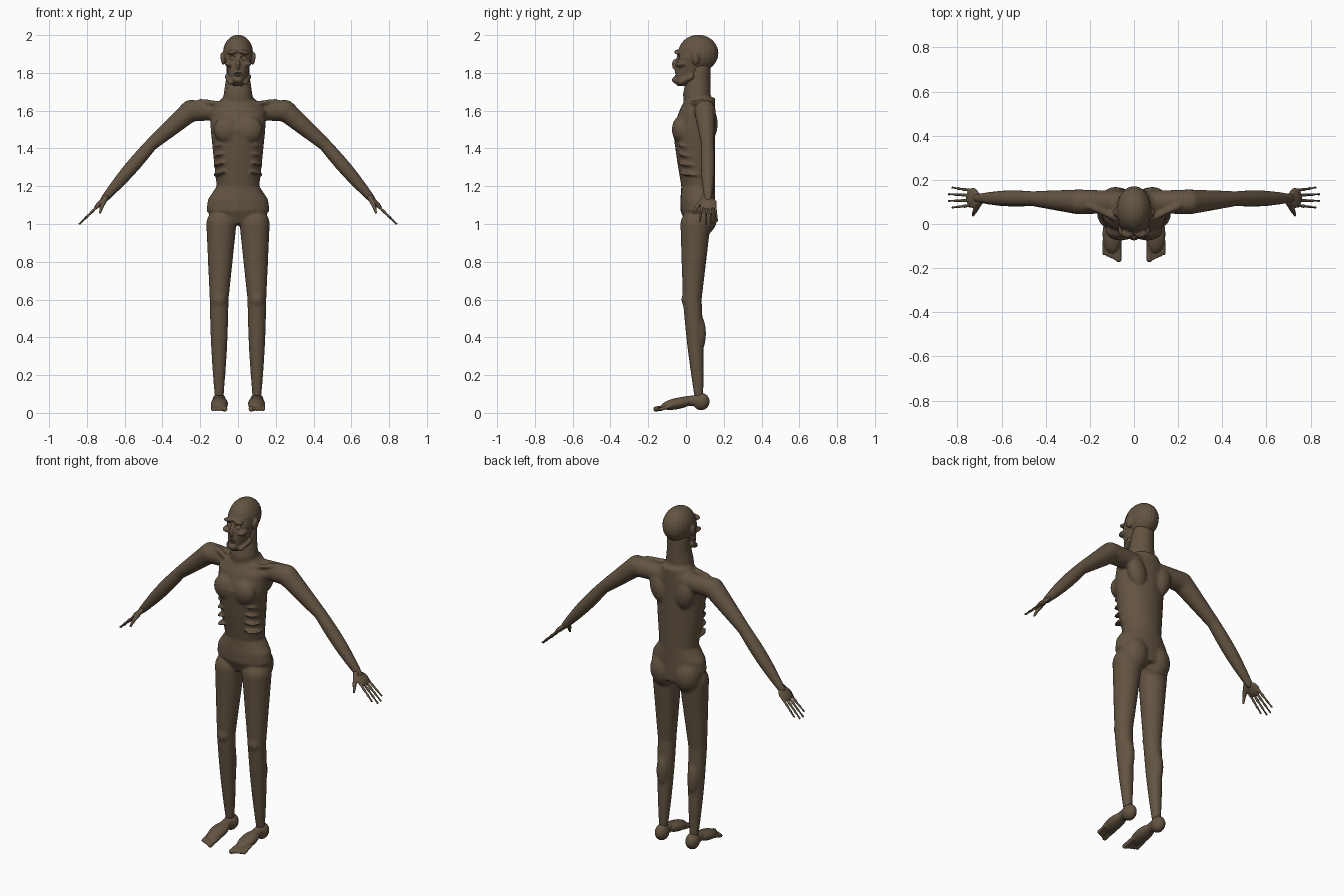
import bpy, bmesh
from math import cos, sin, pi
from mathutils import Vector, Matrix, Quaternion

default_cube = bpy.data.objects.get("Cube")
if default_cube:
    bpy.data.objects.remove(default_cube, do_unlink=True)

brown = (0.125, 0.088, 0.054, 1)
skin = bpy.data.materials.new("dried brown skin")
skin.use_nodes = True
skin.diffuse_color = brown
skin.node_tree.nodes["Principled BSDF"].inputs["Base Color"].default_value = brown


def ring(bm, centre, width, depth, turn=Quaternion(), sides=24):
    """Add one elliptical loop of vertices."""
    angles = [2 * pi * k / sides for k in range(sides)]
    return [bm.verts.new(centre + turn @ Vector((width * cos(a), depth * sin(a), 0)))
            for a in angles]


def bridge(bm, loops):
    """Join successive loops into a closed skin."""
    for lower, upper in zip(loops, loops[1:]):
        for k in range(len(lower)):
            bm.faces.new((lower[k - 1], lower[k], upper[k], upper[k - 1]))
    bm.faces.new(loops[0])
    bm.faces.new(loops[-1])


def stack(bm, back, levels):
    """Upright form with a flat back line, from (height, half width, front)."""
    bridge(bm, [ring(bm, Vector((0, (front + back) / 2, z)), width, (back - front) / 2)
                for z, width, front in levels])


def ellipsoid(bm, centre, radii, tilt=0, axis="Y"):
    place = Matrix.Translation(centre) @ Matrix.Rotation(tilt, 4, axis)
    bmesh.ops.create_uvsphere(bm, u_segments=20, v_segments=12, radius=1,
                              matrix=place @ Matrix.Diagonal((*radii, 1)))


def limb(bm, start, end, thick, thin, bulge=0.0, steps=8):
    """Tapered bone or muscle with round joints and a swelling halfway."""
    start, end = Vector(start), Vector(end)
    turn = (end - start).to_track_quat("Z", "Y")
    loops = []
    for k in range(steps + 1):
        t = k / steps
        radius = thick + (thin - thick) * t + bulge * sin(pi * t)
        loops.append(ring(bm, start.lerp(end, t), radius, radius, turn))
    bridge(bm, loops)
    ellipsoid(bm, start, [thick] * 3)
    ellipsoid(bm, end, [thin] * 3)


def mirror(bm):
    """Copy everything so far onto the other side."""
    parts = bm.verts[:] + bm.edges[:] + bm.faces[:]
    copied = bmesh.ops.duplicate(bm, geom=parts)["geom"]
    for item in copied:
        if isinstance(item, bmesh.types.BMVert):
            item.co.x = -item.co.x


def finish(bm, name):
    bmesh.ops.recalc_face_normals(bm, faces=bm.faces)
    for face in bm.faces:
        face.smooth = True
    mesh = bpy.data.meshes.new(name)
    bm.to_mesh(mesh)
    bm.free()
    mesh.materials.append(skin)
    part = bpy.data.objects.new(name, mesh)
    bpy.context.collection.objects.link(part)
    return part


def merge(part, voxel, iterations):
    """Fuse overlapping forms into one soft skin."""
    remesh = part.modifiers.new("merge", "REMESH")
    remesh.mode = "VOXEL"
    remesh.voxel_size = voxel
    remesh.use_smooth_shade = True
    soften = part.modifiers.new("soften", "SMOOTH")
    soften.iterations = iterations


# Body: arms, legs and surface muscles on one side, then mirrored
bm = bmesh.new()
shoulder, elbow, wrist = (0.25, 0.1, 1.6), (0.46, 0.115, 1.42), (0.71, 0.117, 1.13)
limb(bm, (0.07, 0.1, 1.6), shoulder, thick=0.05, thin=0.057)
limb(bm, shoulder, elbow, thick=0.057, thin=0.034)
limb(bm, elbow, wrist, thick=0.034, thin=0.02, bulge=0.009)
hip, knee, ankle = (0.088, 0.05, 1), (0.1, 0.033, 0.6), (0.1, 0.067, 0.1)
limb(bm, hip, knee, thick=0.08, thin=0.05)
limb(bm, knee, ankle, thick=0.05, thin=0.025, bulge=0.005)
ellipsoid(bm, centre=(0.1, 0, 0.6), radii=(0.036, 0.024, 0.04))
ellipsoid(bm, centre=(0.1, 0.07, 0.42), radii=(0.036, 0.036, 0.1))
# Chest, shoulder blade, buttock, collarbone, ribs
ellipsoid(bm, centre=(0.06, -0.03, 1.5), radii=(0.07, 0.045, 0.07))
ellipsoid(bm, centre=(0.085, 0.125, 1.53), radii=(0.055, 0.043, 0.09), tilt=0.25)
ellipsoid(bm, centre=(0.075, 0.09, 1.04), radii=(0.08, 0.077, 0.1))
limb(bm, (0.02, -0.005, 1.63), (0.2, 0.08, 1.65), thick=0.012, thin=0.014)
for rib in range(5):
    ellipsoid(bm, centre=(0.09, 0.03, 1.27 + 0.05 * rib), radii=(0.043, 0.075, 0.01), tilt=0.25)
mirror(bm)
# Trunk and neck
stack(bm, back=0.155, levels=[
    (1, 0.1, 0), (1.07, 0.168, -0.03), (1.13, 0.16, -0.03), (1.2, 0.113, -0.025),
    (1.35, 0.13, -0.05), (1.5, 0.145, -0.07), (1.6, 0.15, -0.035), (1.67, 0.08, 0)])
stack(bm, back=0.13, levels=[
    (1.6, 0.08, -0.01), (1.69, 0.076, -0.016), (1.76, 0.065, 0), (1.84, 0.06, 0.03)])
merge(finish(bm, "body"), voxel=0.0075, iterations=6)

# Head: brow, cheekbone, ear and jaw corner, then skull, face, chin and nose
bm = bmesh.new()
ellipsoid(bm, centre=(0.03, -0.043, 1.91), radii=(0.03, 0.02, 0.012), tilt=0.2)
ellipsoid(bm, centre=(0.05, -0.025, 1.845), radii=(0.022, 0.035, 0.014), tilt=-0.3)
ellipsoid(bm, centre=(0.082, 0.05, 1.875), radii=(0.01, 0.02, 0.034), tilt=0.15)
limb(bm, (0.04, -0.03, 1.75), (0.055, 0.03, 1.78), thick=0.014, thin=0.015)
mirror(bm)
ellipsoid(bm, centre=(0, 0.065, 1.904), radii=(0.08, 0.107, 0.098))
stack(bm, back=0.09, levels=[
    (1.73, 0.025, -0.045), (1.75, 0.042, -0.064), (1.8, 0.055, -0.06),
    (1.88, 0.072, -0.05), (1.93, 0.068, -0.035)])
ellipsoid(bm, centre=(0, -0.055, 1.763), radii=(0.026, 0.02, 0.018))
ellipsoid(bm, centre=(0, -0.058, 1.845), radii=(0.011, 0.017, 0.03))
head = finish(bm, "head")
merge(head, voxel=0.005, iterations=3)

# Hollows cut from the face: eye sockets, nostrils, cheeks, open mouth
bm = bmesh.new()
ellipsoid(bm, centre=(0.031, -0.055, 1.882), radii=(0.019, 0.026, 0.015))
ellipsoid(bm, centre=(0.008, -0.078, 1.828), radii=(0.005, 0.014, 0.008))
ellipsoid(bm, centre=(0.062, -0.045, 1.805), radii=(0.017, 0.035, 0.016))
mirror(bm)
ellipsoid(bm, centre=(0, -0.07, 1.792), radii=(0.027, 0.032, 0.011))
cutter = finish(bm, "face_cutter")
cutter.hide_render = True
cutter.hide_set(True)
hollows = head.modifiers.new("hollows", "BOOLEAN")
hollows.operation = "DIFFERENCE"
hollows.object = cutter

# Two rows of teeth
bm = bmesh.new()
for tooth in range(-3, 4):
    for height in (1.782, 1.801):
        ellipsoid(bm, centre=(0.006 * tooth, 0.001 * tooth ** 2 - 0.055, height),
                  radii=(0.003, 0.004, 0.007))
finish(bm, "teeth")


def build_hand(bm):
    # Flat palm, four fingers of three bones each, thumb
    ellipsoid(bm, centre=(0.73, 0.118, 1.11), radii=(0.042, 0.046, 0.014), tilt=pi / 4)
    for spread in (-1.5, -0.5, 0.5, 1.5):
        knuckle = Vector((0.742, 0.118 + 0.023 * spread, 1.095))
        tip_x = 0.84 - 0.008 * spread ** 2
        tip = Vector((tip_x, 0.12 + 0.03 * spread, 1.84 - tip_x))
        for bone in range(3):
            limb(bm, knuckle.lerp(tip, bone / 3), knuckle.lerp(tip, (bone + 1) / 3),
                 thick=0.009 - 0.001 * bone, thin=0.008 - 0.001 * bone, bulge=-0.002)
    thumb_joint = (0.72, 0.06, 1.095)
    limb(bm, (0.7, 0.1, 1.14), thumb_joint, thick=0.015, thin=0.011)
    limb(bm, thumb_joint, (0.73, 0.04, 1.06), thick=0.011, thin=0.006)


def build_foot(bm):
    # Heel, narrow arch, sloping forefoot, five toes
    ellipsoid(bm, centre=(0.1, 0.08, 0.06), radii=(0.037, 0.045, 0.046))
    limb(bm, (0.1, 0.06, 0.065), (0.1, -0.01, 0.062), thick=0.03, thin=0.025)
    ellipsoid(bm, centre=(0.098, -0.045, 0.05), radii=(0.045, 0.09, 0.03), tilt=0.2, axis="X")
    for toe in range(5):
        x = 0.07 + 0.016 * toe
        size = 0.01 if toe else 0.014
        limb(bm, (x, -0.08, 0.036), (x, 0.007 * toe - 0.16, 0.02),
             thick=size, thin=size, bulge=-0.001)


# Hands and feet on both sides
for side, label in ((1, "left"), (-1, "right")):
    for build, part_name in ((build_hand, "hand"), (build_foot, "foot")):
        bm = bmesh.new()
        build(bm)
        bmesh.ops.scale(bm, vec=(side, 1, 1), verts=bm.verts)
        merge(finish(bm, label + "_" + part_name), voxel=0.0035, iterations=2)
